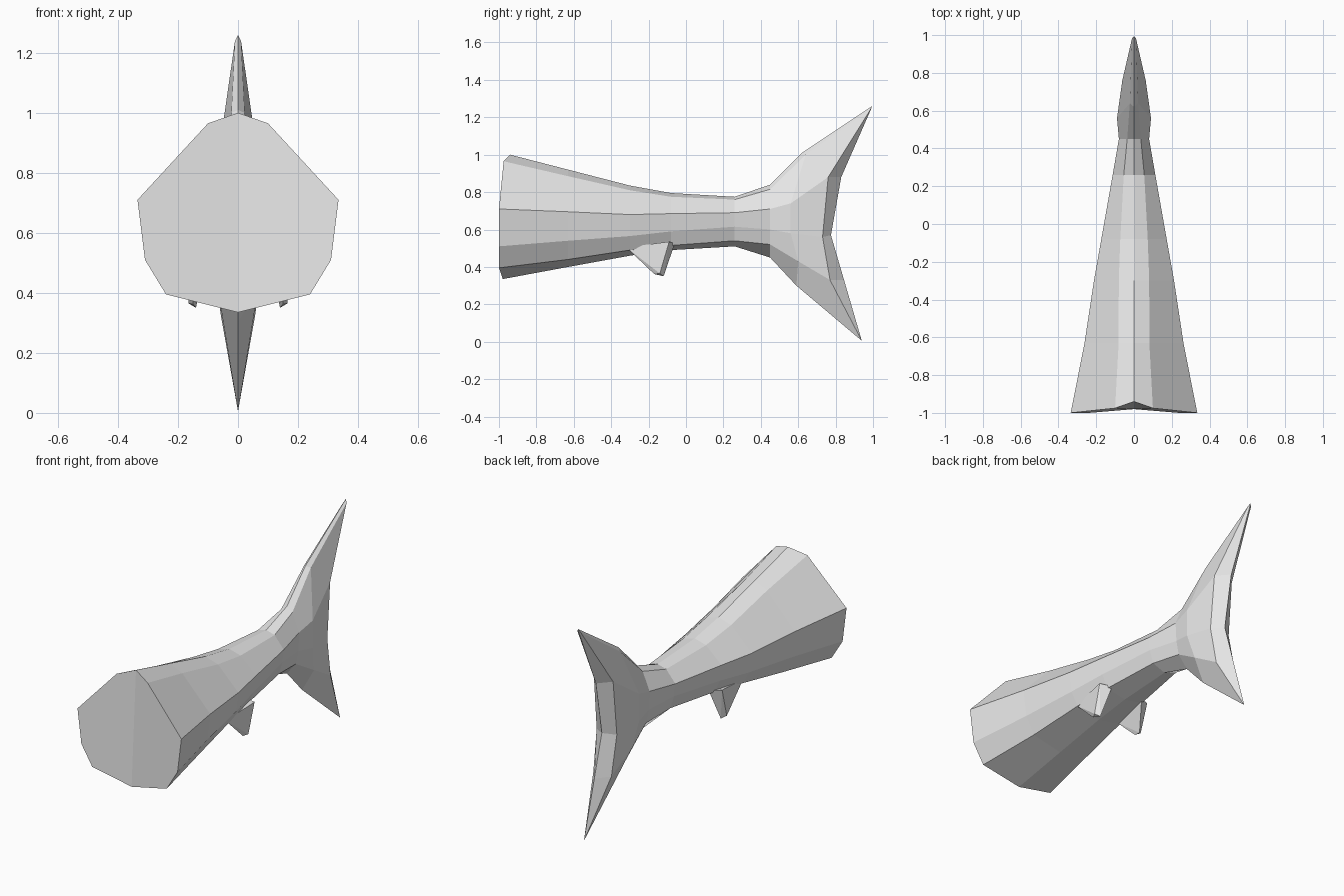
import bpy, bmesh

grey = bpy.data.materials.new("light grey")
grey.diffuse_color = (0.8, 0.8, 0.8, 1)


def make_mirrored(name, bm):
    """Turn a half mesh into an object mirrored across x = 0."""
    bmesh.ops.remove_doubles(bm, verts=bm.verts[:], dist=0.0005)
    bmesh.ops.recalc_face_normals(bm, faces=bm.faces[:])
    me = bpy.data.meshes.new(name)
    bm.to_mesh(me)
    bm.free()
    me.materials.append(grey)
    ob = bpy.data.objects.new(name, me)
    bpy.context.collection.objects.link(ob)
    mod = ob.modifiers.new("mirror", 'MIRROR')
    mod.use_clip = True
    mod.merge_threshold = 0.001
    return ob


# Trunk half rings: y, half width, shoulder fraction, then six heights top to bottom
trunk = [
    (-0.63, 0.262, 0.31, (0.92, 0.885, 0.695, 0.54, 0.44, 0.40)),
    (-0.30, 0.212, 0.38, (0.835, 0.81, 0.68, 0.565, 0.49, 0.46)),
    (-0.08, 0.173, 0.42, (0.795, 0.775, 0.685, 0.59, 0.515, 0.49)),
    (0.26, 0.113, 0.48, (0.775, 0.76, 0.69, 0.615, 0.54, 0.51)),
    (0.45, 0.08, 0.45, (0.84, 0.815, 0.71, 0.60, 0.52, 0.45)),
]
# Cut end, slightly sloped at top and bottom
rings = [[(0, -0.94, 1.0), (0.1, -0.975, 0.965), (0.335, -1, 0.71),
          (0.31, -1, 0.51), (0.24, -1, 0.395), (0, -0.98, 0.335)]]
for y, w, s, zs in trunk:
    rings.append([(w * f, y, z) for f, z in zip((0, s, 1, 0.925, 0.72, 0), zs)])
# Fin root, side ridge and trailing edge of the tail fin
rings += [
    [(0, 0.62, 1.01), (0.022, 0.64, 1.0), (0.09, 0.56, 0.74),
     (0.09, 0.56, 0.58), (0.07, 0.60, 0.43), (0, 0.59, 0.30)],
    [(0, 0.995, 1.26), (0.01, 0.985, 1.24), (0.062, 0.76, 0.88),
     (0.065, 0.73, 0.56), (0.058, 0.77, 0.33), (0, 0.94, 0.005)],
    [(0, 0.995, 1.26), (0, 0.99, 1.245), (0, 0.83, 0.88),
     (0, 0.775, 0.57), (0, 0.845, 0.33), (0, 0.94, 0.005)],
]

# Body and tail fin: loft the half rings
bm = bmesh.new()
loops = [[bm.verts.new(p) for p in r] for r in rings]
bm.faces.new(loops[0])
for a, b in zip(loops, loops[1:]):
    for i in range(5):
        bm.faces.new((a[i], a[i + 1], b[i + 1], b[i]))
make_mirrored("body_and_tail_fin", bm)

# Small paired belly fins: wedge with a narrow tip
bm = bmesh.new()
for p in [(0.145, -0.32, 0.505), (0.17, -0.09, 0.535), (0.105, -0.06, 0.525),
          (0.15, -0.17, 0.362), (0.165, -0.14, 0.365), (0.14, -0.12, 0.35)]:
    bm.verts.new(p)
bmesh.ops.convex_hull(bm, input=bm.verts[:])
make_mirrored("belly_fins", bm)
